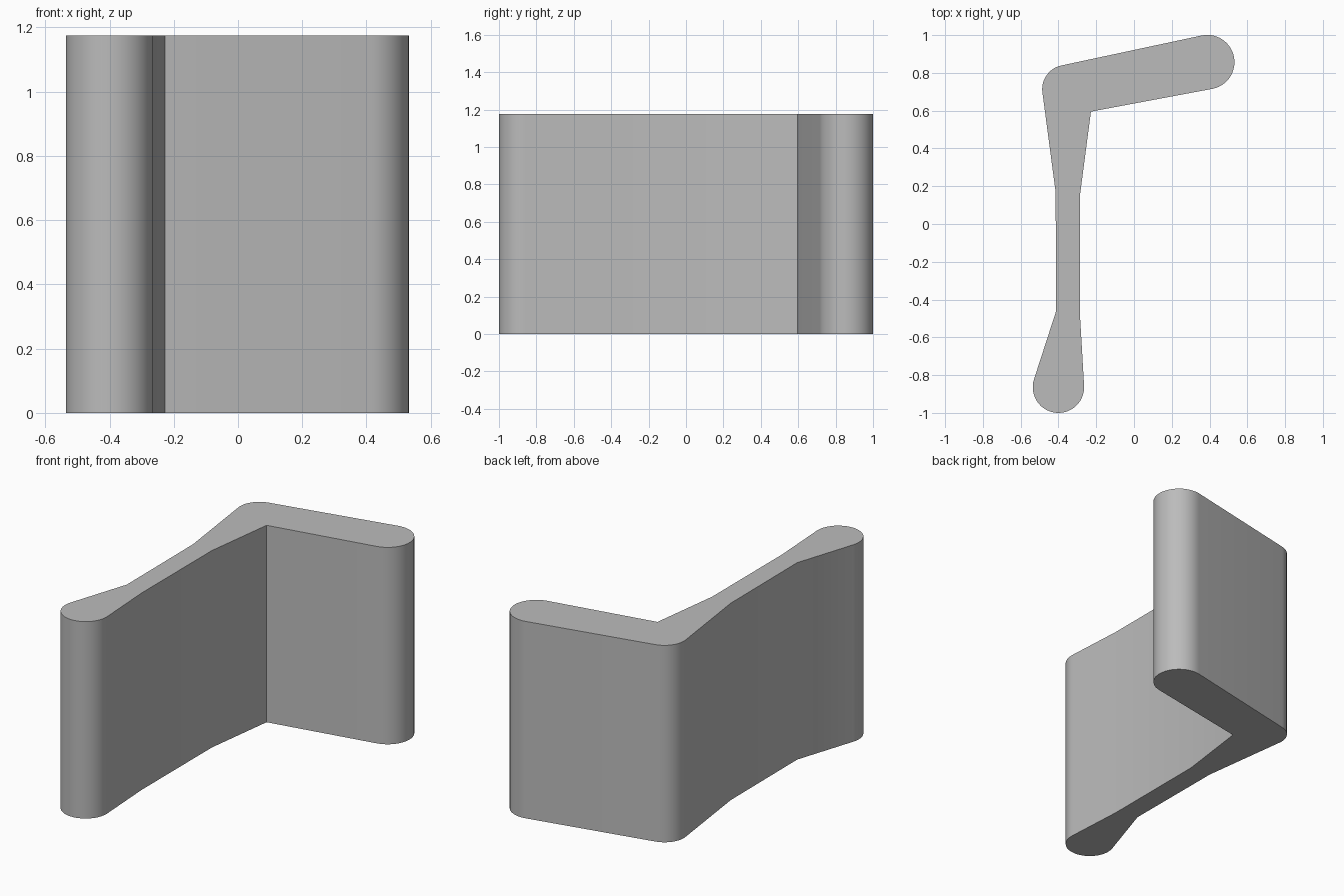
import bpy, bmesh, math

cube = bpy.data.objects.get("Cube")
if cube:
    bpy.data.objects.remove(cube, do_unlink=True)

HEIGHT = 1.175

grey = bpy.data.materials.new("plain grey")
grey.use_nodes = True
colour = (0.5, 0.5, 0.5, 1)
grey.diffuse_color = colour
grey.node_tree.nodes["Principled BSDF"].inputs["Base Color"].default_value = colour


def arc(cx, cy, r, start, end, steps):
    """Points along an arc, angles in degrees."""
    angles = [math.radians(start + (end - start) * i / steps) for i in range(steps + 1)]
    return [(cx + r * math.cos(a), cy + r * math.sin(a)) for a in angles]


# Outline, counter-clockwise from the front foot
outline = arc(-0.4, -0.864, 0.136, -198, 4, 28)         # rounded front foot
outline += [(-0.285, -0.5), (-0.285, 0.16)]             # inner side of the web
outline += [(-0.228, 0.595)]                            # sharp inner corner
outline += arc(0.388, 0.857, 0.144, -79, 102, 26)       # rounded arm end
outline += arc(-0.358, 0.714, 0.128, 102, 188, 14)      # rounded outer corner
outline += [(-0.415, 0.17), (-0.412, -0.46)]            # outer side of the web

# Extrude the outline into the solid
bm = bmesh.new()
base = bm.faces.new([bm.verts.new((x, y, 0)) for x, y in outline])
top = bmesh.ops.extrude_face_region(bm, geom=[base], use_keep_orig=True)
top_verts = [v for v in top["geom"] if isinstance(v, bmesh.types.BMVert)]
bmesh.ops.translate(bm, verts=top_verts, vec=(0, 0, HEIGHT))
bmesh.ops.recalc_face_normals(bm, faces=bm.faces)
mesh = bpy.data.meshes.new("angled_profile_bar")
bm.to_mesh(mesh)
bm.free()

bar = bpy.data.objects.new("angled_profile_bar", mesh)
bpy.context.collection.objects.link(bar)
mesh.materials.append(grey)
bpy.ops.object.select_all(action="DESELECT")
bar.select_set(True)
bpy.context.view_layer.objects.active = bar
bpy.ops.object.shade_smooth_by_angle(angle=math.radians(30))
